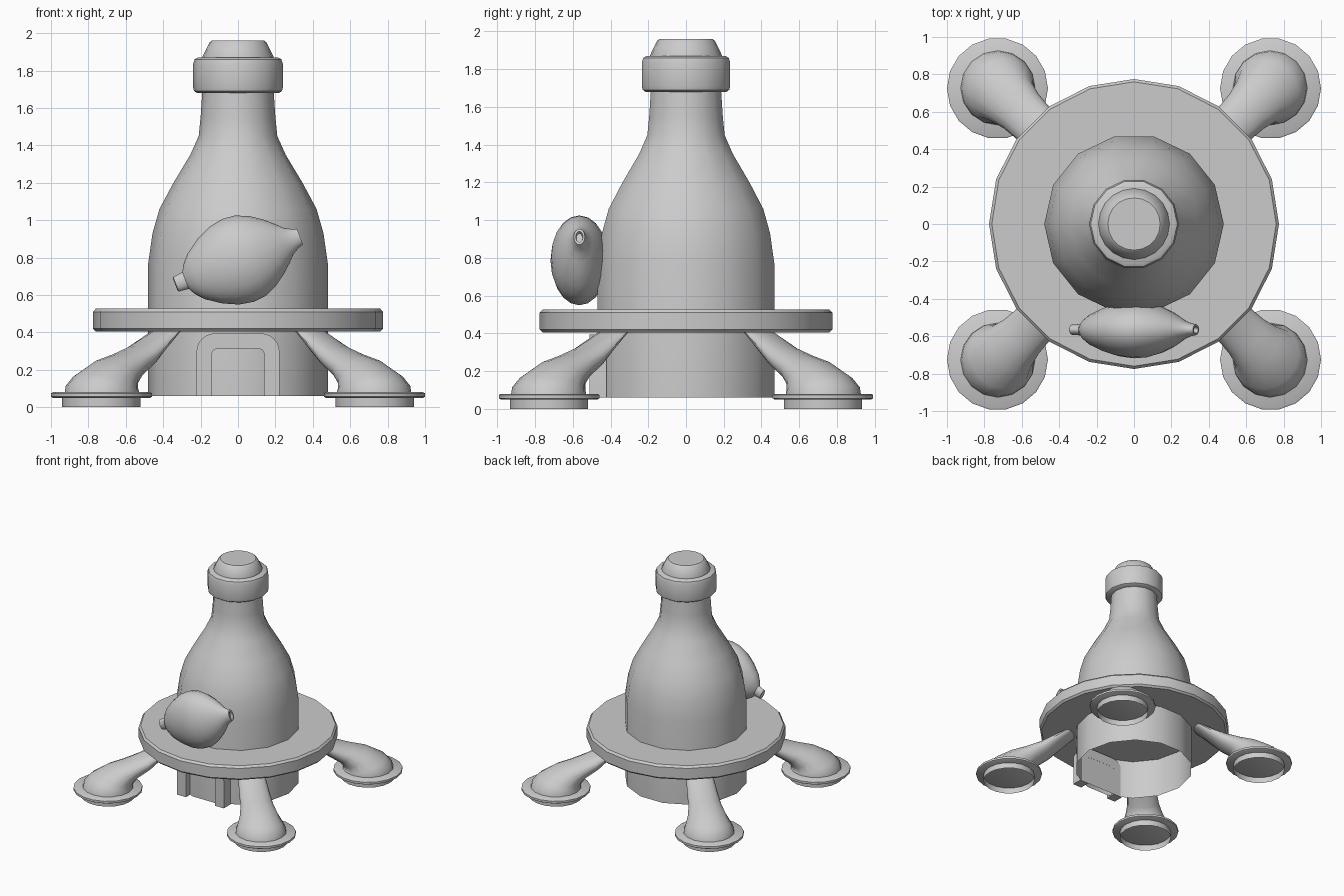
import bpy, bmesh
from math import sin, cos, pi, radians
from mathutils import Matrix, Vector

if "Cube" in bpy.data.objects:
    bpy.data.objects.remove(bpy.data.objects["Cube"])


def finish(name, bm, angle=35, recalc=True):
    if recalc:
        bmesh.ops.recalc_face_normals(bm, faces=bm.faces)
    me = bpy.data.meshes.new(name)
    bm.to_mesh(me)
    bm.free()
    ob = bpy.data.objects.new(name, me)
    bpy.context.collection.objects.link(ob)
    bpy.ops.object.select_all(action='DESELECT')
    bpy.context.view_layer.objects.active = ob
    ob.select_set(True)
    bpy.ops.object.shade_smooth_by_angle(angle=radians(angle))
    return ob


def skin(bm, rings, cap_start=False, cap_end=False):
    """Join a list of equal-sized point rings with quads."""
    vs = [[bm.verts.new(p) for p in r] for r in rings]
    n = len(vs[0])
    for a, b in zip(vs, vs[1:]):
        for i in range(n):
            j = (i + 1) % n
            bm.faces.new((a[i], a[j], b[j], b[i]))
    if cap_start:
        bm.faces.new(vs[0][::-1])
    if cap_end:
        bm.faces.new(vs[-1])


def lathe(name, profile, n, center=(0, 0), cap_start=True, cap_end=True, angle=35):
    bm = bmesh.new()
    rings = [[(center[0] + r * cos(2 * pi * i / n), center[1] + r * sin(2 * pi * i / n), z)
              for i in range(n)] for r, z in profile]
    skin(bm, rings, cap_start, cap_end)
    return finish(name, bm, angle, recalc=cap_start and cap_end)


# bottle body, open underneath
lathe("bottle_body", [(.48, .06), (.48, .77), (.457, .93), (.42, 1.06), (.345, 1.2), (.255, 1.35),
                      (.21, 1.45), (.2, 1.55), (.19, 1.7)], 14, cap_start=False)
# collar and stopper
lathe("neck_collar", [(.22, 1.68), (.235, 1.69), (.24, 1.71), (.24, 1.835), (.232, 1.86), (.215, 1.87)], 14)
lathe("stopper", [(.19, 1.86), (.19, 1.875), (.153, 1.95), (.14, 1.96)], 20)
# round platform
lathe("platform_disc", [(.76, .405), (.775, .42), (.775, .51), (.76, .527)], 20)

# lemon: turned along its axis, flattened in depth, tilted on the front
lemon = lathe("lemon", [(.03, -.36), (.042, -.355), (.048, -.30), (.085, -.28), (.13, -.24), (.185, -.16),
                        (.222, -.08), (.237, 0), (.23, .07), (.2, .14), (.155, .205), (.11, .255),
                        (.075, .29), (.055, .325), (.045, .355), (.03, .355), (.025, .335)], 20, angle=50)
lemon.data.transform(Matrix.Translation((0, -.565, .785)) @ Matrix.Diagonal((1, .645, 1, 1))
                     @ Matrix.Rotation(radians(69), 4, 'Y'))

# legs and sucker feet: (outward distance, height, half width, half thickness, tilt)
LEG = [(1.03, .07, .2, .2, 0), (1.025, .1, .198, .195, 6), (1.0, .13, .182, .172, 16),
       (.93, .18, .15, .12, 38), (.85, .22, .13, .085, 52), (.735, .275, .12, .066, 57),
       (.55, .40, .1, .03, 57), (.47, .46, .1, .03, 57)]
for side, sx in (("right", 1), ("left", -1)):
    for end, sy in (("front", -1), ("back", 1)):
        out = Vector((sx, sy, 0)).normalized()
        across = Vector((-out.y, out.x, 0))
        up = Vector((0, 0, 1))
        rings = []
        for d, z, w, t, tilt in LEG:
            v = out * cos(radians(tilt)) + up * sin(radians(tilt))
            c = out * d + up * z
            rings.append([c + v * t * cos(2 * pi * i / 16) + across * w * sin(2 * pi * i / 16)
                          for i in range(16)])
        bm = bmesh.new()
        skin(bm, rings, True, True)
        finish(f"{end}_{side}_leg", bm, 40)
        c = (sx * .73, sy * .725)
        lathe(f"{end}_{side}_foot_flange", [(.26, .05), (.27, .056), (.27, .074), (.26, .08)], 18, c)
        lathe(f"{end}_{side}_foot_rim", [(.21, 0), (.21, .055)], 18, c, False, False)


# doorway frame on the front
def arch(hw, top, r, n=6):
    right = [(hw - r + r * cos(a), top - r + r * sin(a)) for a in (pi / 2 * i / n for i in range(n + 1))]
    pts = [(hw, .06)] + right
    return pts + [(-x, z) for x, z in reversed(pts)]


outer, inner = arch(.222, .395, .1), arch(.138, .31, .02)
bm = bmesh.new()
rings = [[(o[0], -.51, o[1]), (o[0], -.42, o[1]), (i[0], -.42, i[1]), (i[0], -.51, i[1])]
         for o, i in zip(outer, inner)]
skin(bm, rings, True, True)
finish("doorway_frame", bm, 30)
bm = bmesh.new()
bm.faces.new([bm.verts.new((x, -.421, z)) for x, z in inner])
finish("doorway_back", bm)
